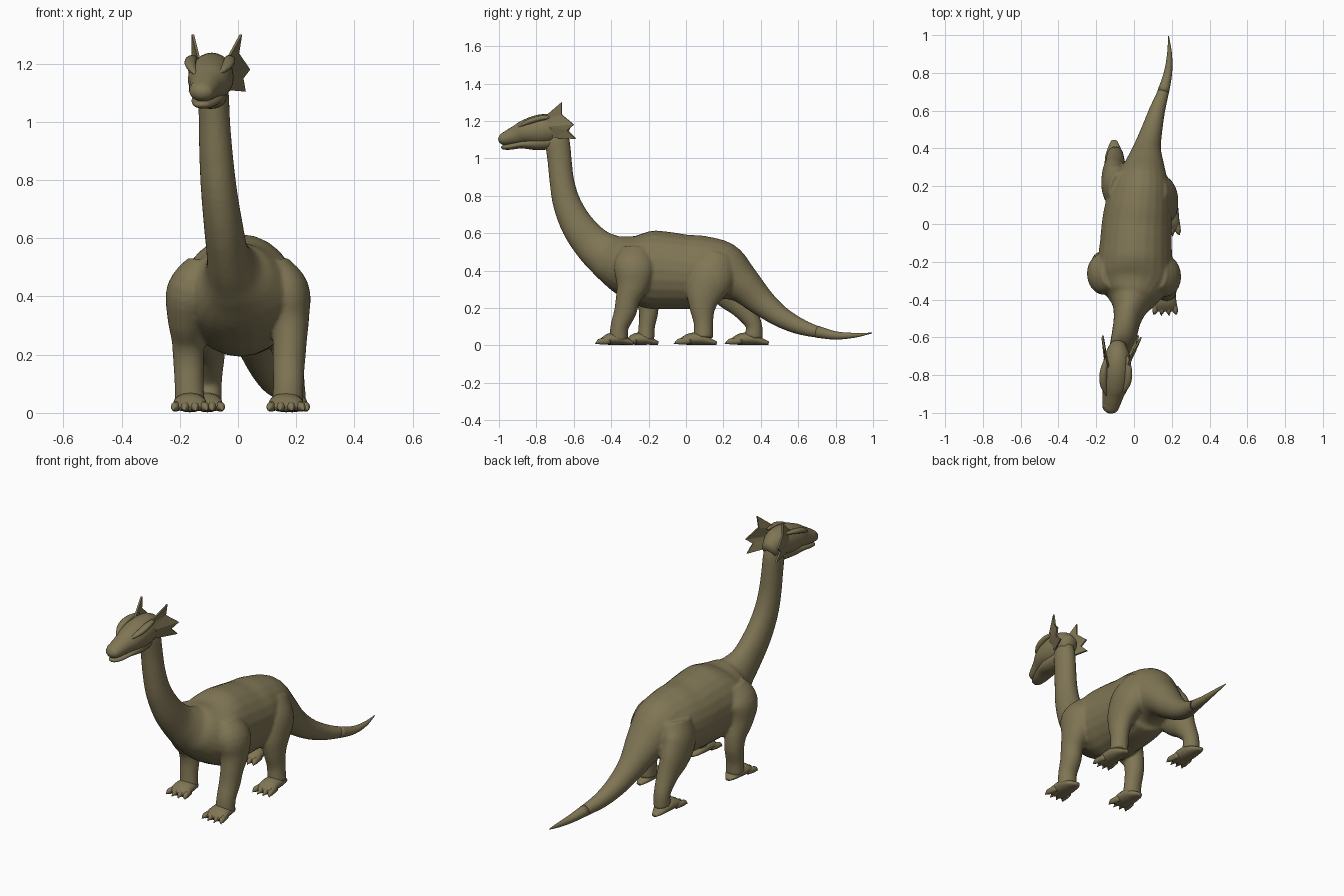
import bpy, bmesh, math
from mathutils import Vector

hide = bpy.data.materials.new("olive_hide")
hide.diffuse_color = (0.215, 0.18, 0.09, 1)


def spline(stations, steps):
    """Catmull-Rom through (x, y, z, side radius, depth radius) stations."""
    p = [Vector(s) for s in stations]
    p = [2 * p[0] - p[1]] + p + [2 * p[-1] - p[-2]]
    out = []
    for i in range(1, len(p) - 2):
        a, b, c, d = p[i - 1:i + 3]
        for k in range(steps):
            t = k / steps
            out.append(0.5 * (2 * b + (c - a) * t + (2 * a - 5 * b + 4 * c - d) * t * t
                              + (3 * b - a - 3 * c + d) * t ** 3))
    return out + [p[-2]]


def loft(bm, stations, sides=24, steps=4):
    """Closed tube of ellipses set square to the path."""
    pts = spline(stations, steps)
    pos = [Vector(q[:3]) for q in pts]
    rings = []
    for i, q in enumerate(pts):
        t = (pos[min(i + 1, len(pos) - 1)] - pos[max(i - 1, 0)]).normalized()
        side = Vector((1, 0, 0))
        side = (side - t * side.dot(t)).normalized()
        up = side.cross(t)
        ra, rb = max(q[3], 0.001), max(q[4], 0.001)
        rings.append([bm.verts.new(pos[i] + side * ra * math.cos(a) + up * rb * math.sin(a))
                      for a in (2 * math.pi * k / sides for k in range(sides))])
    for r, s in zip(rings, rings[1:]):
        for k in range(sides):
            n = (k + 1) % sides
            bm.faces.new((r[k], r[n], s[n], s[k]))
    bm.faces.new(rings[0])
    bm.faces.new(rings[-1])


def finish(bm, name, smooth=True):
    bmesh.ops.recalc_face_normals(bm, faces=bm.faces)
    me = bpy.data.meshes.new(name)
    for f in bm.faces:
        f.smooth = smooth
    bm.to_mesh(me)
    bm.free()
    ob = bpy.data.objects.new(name, me)
    bpy.context.collection.objects.link(ob)
    me.materials.append(hide)
    return ob


# Spine from tail tip to the top of the neck
spine = [
    (0.183, 0.995, 0.066, 0.002, 0.002), (0.188, 0.90, 0.054, 0.013, 0.013),
    (0.180, 0.80, 0.053, 0.022, 0.022), (0.155, 0.70, 0.073, 0.031, 0.032),
    (0.122, 0.60, 0.105, 0.043, 0.045), (0.095, 0.50, 0.157, 0.056, 0.058),
    (0.070, 0.40, 0.235, 0.074, 0.076), (0.055, 0.30, 0.328, 0.110, 0.105),
    (0.040, 0.20, 0.385, 0.150, 0.165), (0.025, 0.10, 0.393, 0.175, 0.192),
    (0.015, 0.00, 0.393, 0.185, 0.199), (0.010, -0.10, 0.400, 0.190, 0.207),
    (0.005, -0.20, 0.407, 0.197, 0.208), (0.000, -0.30, 0.425, 0.198, 0.172),
    (-0.010, -0.38, 0.457, 0.145, 0.140), (-0.020, -0.43, 0.485, 0.098, 0.120),
    (-0.035, -0.50, 0.540, 0.073, 0.102), (-0.050, -0.58, 0.640, 0.067, 0.088),
    (-0.065, -0.637, 0.76, 0.062, 0.075), (-0.075, -0.664, 0.88, 0.058, 0.066),
    (-0.081, -0.677, 1.00, 0.054, 0.065), (-0.084, -0.69, 1.10, 0.052, 0.066),
    (-0.086, -0.71, 1.17, 0.040, 0.050),
]

# Striding legs, each from inside the trunk down to the ankle
legs = {
    "front_right": [(0.12, -0.26, 0.50, 0.06, 0.09), (0.165, -0.275, 0.42, 0.08, 0.11),
                    (0.176, -0.285, 0.33, 0.069, 0.09), (0.178, -0.31, 0.25, 0.059, 0.066),
                    (0.175, -0.325, 0.18, 0.056, 0.06), (0.173, -0.355, 0.10, 0.052, 0.049),
                    (0.170, -0.36, 0.03, 0.054, 0.05)],
    "front_left": [(-0.12, -0.25, 0.50, 0.06, 0.09), (-0.165, -0.265, 0.42, 0.08, 0.11),
                   (-0.175, -0.245, 0.33, 0.068, 0.085), (-0.172, -0.21, 0.25, 0.056, 0.062),
                   (-0.170, -0.20, 0.18, 0.053, 0.052), (-0.168, -0.21, 0.10, 0.050, 0.044),
                   (-0.165, -0.215, 0.03, 0.052, 0.046)],
    "rear_right": [(0.10, 0.17, 0.46, 0.08, 0.10), (0.145, 0.14, 0.37, 0.085, 0.12),
                   (0.165, 0.10, 0.28, 0.070, 0.10), (0.175, 0.088, 0.20, 0.055, 0.07),
                   (0.180, 0.093, 0.12, 0.048, 0.052), (0.185, 0.093, 0.04, 0.050, 0.052)],
    "rear_left": [(-0.06, 0.18, 0.45, 0.08, 0.10), (-0.095, 0.20, 0.36, 0.077, 0.12),
                  (-0.105, 0.26, 0.27, 0.065, 0.10), (-0.100, 0.31, 0.20, 0.055, 0.068),
                  (-0.100, 0.362, 0.11, 0.045, 0.044), (-0.100, 0.36, 0.04, 0.045, 0.052)],
}

# Trunk, neck and legs blended into one skin
bm = bmesh.new()
loft(bm, spine[2:])
for path in legs.values():
    loft(bm, path)
body = finish(bm, "body")
rm = body.modifiers.new("skin", 'REMESH')
rm.mode = 'VOXEL'
rm.voxel_size = 0.008
rm.use_smooth_shade = True
sm = body.modifiers.new("relax", 'SMOOTH')
sm.factor, sm.iterations = 0.5, 5

# Thin end of the tail
bm = bmesh.new()
loft(bm, spine[:4], 16)
finish(bm, "tail_tip")


# Feet: flat sole with four clawed toes
def foot(name, x, heel, length, w):
    bm = bmesh.new()
    sole = [(0, 0.012, 0.015, 0.009), (0.15, 0.020, 0.6 * w, 0.018), (0.35, 0.034, 0.88 * w, 0.032),
            (0.6, 0.034, 0.95 * w, 0.032), (0.78, 0.023, w, 0.020), (0.86, 0.018, 0.9 * w, 0.012)]
    loft(bm, [(x, heel - t * length, z, a, b) for t, z, a, b in sole], 20, 3)
    for i in range(4):
        k = (i - 1.5) / 1.5
        reach = length * (1 - 0.05 * abs(k))
        loft(bm, [(x + k * w * 0.70, heel - 0.6 * length, 0.024, 0.015, 0.018),
                  (x + k * w * 0.85, heel - 0.84 * length, 0.021, 0.015, 0.017),
                  (x + k * w * 0.92, heel - 0.91 * length, 0.016, 0.009, 0.010),
                  (x + k * w * 1.0, heel - reach, 0.008, 0.001, 0.001)], 10, 3)
    finish(bm, name)


foot("front_right_foot", 0.165, -0.28, 0.21, 0.062)
foot("front_left_foot", -0.165, -0.148, 0.20, 0.060)
foot("rear_right_foot", 0.187, 0.165, 0.235, 0.054)
foot("rear_left_foot", -0.105, 0.442, 0.24, 0.054)

# Skull and upper snout
bm = bmesh.new()
loft(bm, [(-0.085, -0.635, 1.13, 0.040, 0.045), (-0.088, -0.70, 1.157, 0.068, 0.075),
          (-0.092, -0.78, 1.152, 0.077, 0.082), (-0.100, -0.85, 1.142, 0.073, 0.068),
          (-0.110, -0.90, 1.126, 0.058, 0.054), (-0.120, -0.95, 1.110, 0.048, 0.041),
          (-0.127, -0.985, 1.10, 0.038, 0.029), (-0.130, -1.0, 1.096, 0.015, 0.012)])
finish(bm, "skull")

# Lower jaw
bm = bmesh.new()
loft(bm, [(-0.088, -0.70, 1.095, 0.045, 0.045), (-0.095, -0.80, 1.082, 0.056, 0.038),
          (-0.108, -0.88, 1.075, 0.052, 0.022), (-0.118, -0.94, 1.063, 0.040, 0.017),
          (-0.125, -0.975, 1.059, 0.026, 0.012), (-0.127, -0.988, 1.060, 0.006, 0.005)], 20)
finish(bm, "lower_jaw")

# Brow ridges and nostril bumps
for s, label in ((-1, "left"), (1, "right")):
    bm = bmesh.new()
    loft(bm, [(-0.108 + s * 0.035, -0.91, 1.160, 0.004, 0.004), (-0.100 + s * 0.062, -0.85, 1.192, 0.018, 0.013),
              (-0.095 + s * 0.066, -0.78, 1.214, 0.019, 0.014), (-0.09 + s * 0.055, -0.70, 1.222, 0.006, 0.006)], 12)
    finish(bm, label + "_brow")
    bm = bmesh.new()
    loft(bm, [(-0.118 + s * 0.028, -0.94, 1.135, 0.006, 0.005), (-0.124 + s * 0.025, -0.968, 1.126, 0.012, 0.009),
              (-0.127 + s * 0.02, -0.988, 1.112, 0.006, 0.005)], 10)
    finish(bm, label + "_nostril")


# Pointed ear frills: fan from the root to three spikes
def frill(name, root_top, root_mid, root_low, a, n1, b, n2, c):
    bm = bmesh.new()
    v = [bm.verts.new(p) for p in (root_top, root_mid, root_low, a, n1, b, n2, c)]
    for f in ((0, 3, 4), (0, 4, 1), (1, 4, 5), (1, 5, 6), (1, 6, 2), (2, 6, 7)):
        bm.faces.new([v[i] for i in f])
    ob = finish(bm, name, False)
    so = ob.modifiers.new("thickness", 'SOLIDIFY')
    so.thickness, so.offset = 0.009, 0


frill("right_frill", (-0.045, -0.78, 1.20), (-0.025, -0.74, 1.17), (-0.035, -0.71, 1.11),
      (0.01, -0.665, 1.30), (0.0, -0.665, 1.235), (0.038, -0.60, 1.18), (0.015, -0.635, 1.15), (0.023, -0.59, 1.105))
frill("left_frill", (-0.13, -0.78, 1.20), (-0.152, -0.74, 1.17), (-0.145, -0.71, 1.11),
      (-0.155, -0.665, 1.30), (-0.155, -0.665, 1.235), (-0.168, -0.60, 1.18), (-0.16, -0.635, 1.15), (-0.165, -0.59, 1.105))
